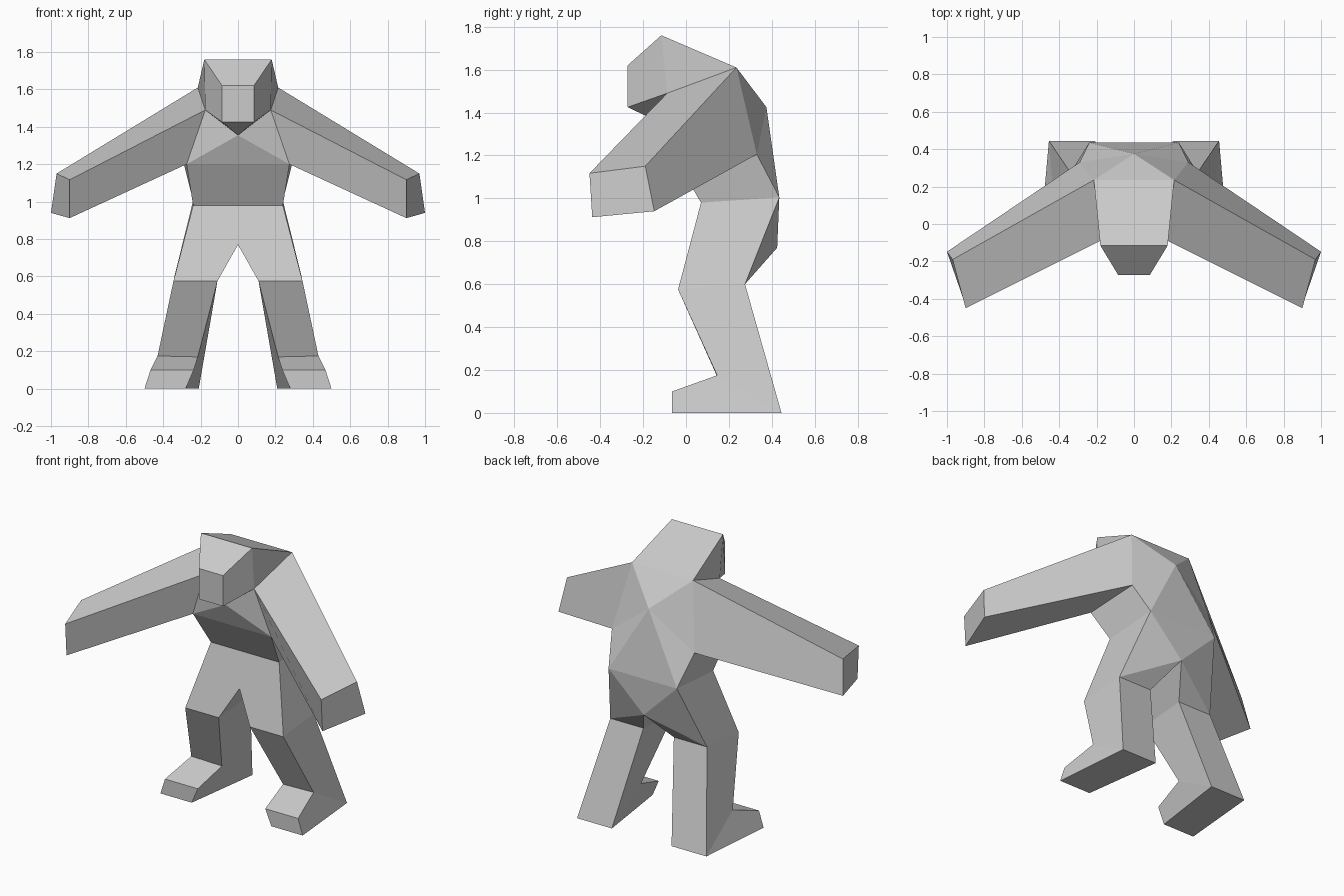
import bpy, bmesh
from mathutils import Vector as V

if "Cube" in bpy.data.objects:
    bpy.data.objects.remove(bpy.data.objects["Cube"])


def mid(p):
    """Same point moved onto the centre plane."""
    return V((0, p.y, p.z))


def part(name, inside, faces):
    """Half part from flat faces, turned away from an inside point, then mirrored."""
    bm = bmesh.new()
    for f in faces:
        bm.faces.new([bm.verts.new(p) for p in f])
    bmesh.ops.remove_doubles(bm, verts=bm.verts, dist=0.0005)
    bm.normal_update()
    for f in bm.faces:
        if f.normal.dot(f.calc_center_median() - V(inside)) < 0:
            f.normal_flip()
    me = bpy.data.meshes.new(name)
    bm.to_mesh(me)
    bm.free()
    ob = bpy.data.objects.new(name, me)
    bpy.context.collection.objects.link(ob)
    ob.modifiers.new("mirror", 'MIRROR')
    return ob


def strip(a, b, closed=False):
    """Quads between two matching outlines."""
    n = len(a)
    return [(a[i], a[(i + 1) % n], b[(i + 1) % n], b[i])
            for i in range(n if closed else n - 1)]


# shared body landmarks (+x half)
shoulder, neck = V((.215, .235, 1.61)), V((.175, -.088, 1.49))
chest, spine = V((0, -.125, 1.355)), V((0, .375, 1.425))
pit_f, pit_b = V((.275, -.06, 1.2)), V((.29, .33, 1.205))
waist, hip = V((.24, .07, .98)), V((.24, .435, 1.005))
crotch, seat = V((0, .015, .77)), V((0, .425, .77))
knee_fo, knee_fi = V((.345, -.037, .575)), V((.11, -.037, .575))
knee_bo, knee_bi = V((.34, .275, .6)), V((.107, .275, .6))

# head
crown, brow, jaw = V((.18, -.115, 1.76)), V((.085, -.272, 1.62)), V((.085, -.272, 1.425))
top = [shoulder, crown, brow, jaw]
part("head", (0, -.08, 1.58),
     strip(top, [mid(p) for p in top]) +
     [(jaw, mid(jaw), chest), (jaw, neck, chest),
      (shoulder, crown, neck), (crown, brow, jaw, neck)])

# torso
part("torso", (0, .2, 1.2),
     [(neck, pit_f, chest), (chest, pit_f, mid(pit_f)),
      (pit_f, mid(pit_f), mid(waist), waist), (pit_f, pit_b, hip, waist),
      (shoulder, mid(shoulder), spine), (shoulder, pit_b, spine),
      (pit_b, hip, spine), (hip, mid(hip), spine)])

# arms
hand = [V((.97, -.19, 1.15)), V((.9, -.45, 1.117)), V((.9, -.437, .912)), V((1, -.148, .94))]
part("arms", (.6, -.04, 1.18),
     strip([shoulder, neck, pit_f, pit_b], hand, True) + [hand])

# pelvis and thighs
part("pelvis_and_thighs", (.2, .2, .8),
     [(waist, mid(waist), crotch, knee_fi, knee_fo), (waist, hip, knee_bo, knee_fo),
      (hip, mid(hip), seat), (hip, seat, knee_bo), (seat, knee_bi, knee_bo),
      (crotch, knee_fi, knee_bi, seat)])

# lower legs with feet: outer and inner side outlines
outer = [knee_fo, V((.43, .145, .175)), V((.468, -.065, .1)),
         V((.5, -.065, 0)), V((.455, .445, 0)), knee_bo]
inner = [knee_fi, V((.215, .145, .17)), V((.237, -.065, .1)),
         V((.28, -.065, 0)), V((.21, .445, 0)), knee_bi]
sides = [(s[0], s[1], s[4], s[5]) for s in (outer, inner)] + [s[1:5] for s in (outer, inner)]
part("lower_legs", (.34, .25, .1), strip(outer, inner) + sides)
